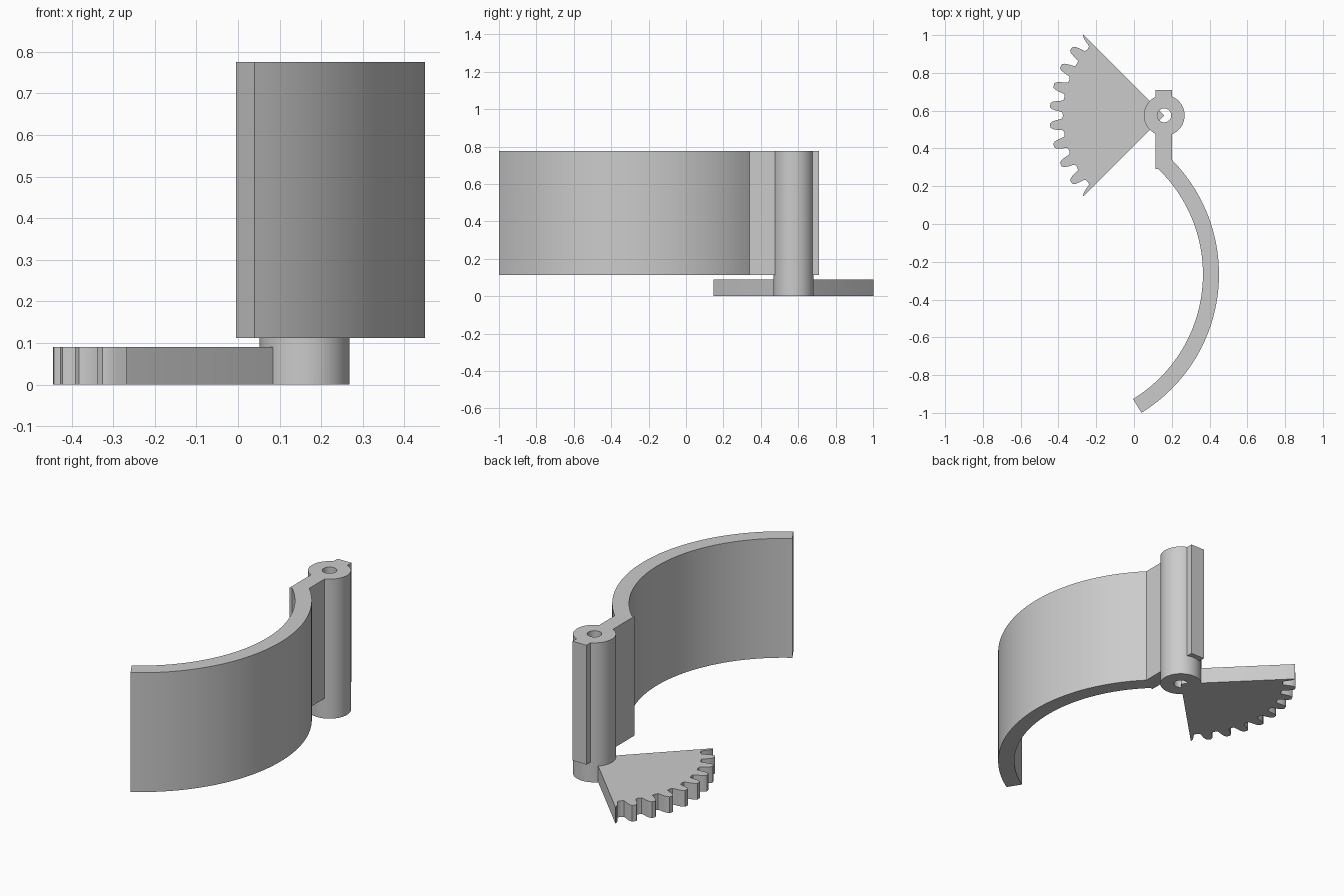
import bpy, bmesh
from math import sin, cos, radians

if "Cube" in bpy.data.objects:
    bpy.data.objects.remove(bpy.data.objects["Cube"], do_unlink=True)

grey = bpy.data.materials.new("light grey")
grey.use_nodes = True
grey.diffuse_color = (0.6, 0.6, 0.6, 1)
grey.node_tree.nodes["Principled BSDF"].inputs["Base Color"].default_value = grey.diffuse_color

HUB = (0.16, 0.575)
TOP, ARM_BOTTOM, GEAR_TOP = 0.775, 0.112, 0.09


def polar(centre, radius, degrees):
    a = radians(degrees)
    return (centre[0] + radius * cos(a), centre[1] + radius * sin(a))


def arc(centre, radius, start, end, steps):
    return [polar(centre, radius, start + (end - start) * i / steps) for i in range(steps + 1)]


def extrude(name, outline, z0, z1):
    """Solid prism from a plan outline."""
    bm = bmesh.new()
    face = bm.faces.new([bm.verts.new((x, y, z0)) for x, y in outline])
    top = bmesh.ops.extrude_face_region(bm, geom=[face])["geom"]
    verts = [v for v in top if isinstance(v, bmesh.types.BMVert)]
    bmesh.ops.translate(bm, verts=verts, vec=(0, 0, z1 - z0))
    bmesh.ops.recalc_face_normals(bm, faces=bm.faces)
    mesh = bpy.data.meshes.new(name)
    bm.to_mesh(mesh)
    bm.free()
    mesh.materials.append(grey)
    obj = bpy.data.objects.new(name, mesh)
    bpy.context.collection.objects.link(obj)
    return obj


def activate(obj):
    bpy.ops.object.select_all(action="DESELECT")
    obj.select_set(True)
    bpy.context.view_layer.objects.active = obj


def combine(obj, other, operation):
    activate(obj)
    mod = obj.modifiers.new(operation.lower(), "BOOLEAN")
    mod.operation, mod.solver, mod.object = operation, "EXACT", other
    bpy.ops.object.modifier_apply(modifier=mod.name)
    bpy.data.objects.remove(other, do_unlink=True)


# Curved arm with a straight shank running through the hub
bow = (-0.41, -0.266)
outline = [(0.2, 0.71), (0.115, 0.71), (0.115, 0.29)]
outline += arc(bow, 0.775, 45.85, -58.5, 48)
outline += arc(bow, 0.86, -58.5, 44.8, 48)
arm = extrude("curved_arm_with_hub", outline, ARM_BOTTOM, TOP)

# Hub cylinder and its bore
hub = extrude("hub", arc(HUB, 0.108, 0, 354.375, 63), 0, TOP)
combine(arm, hub, "UNION")
bore = extrude("bore", arc(HUB, 0.037, 0, 348.75, 31), -0.1, TOP + 0.1)
combine(arm, bore, "DIFFERENCE")

# Quarter gear: wedge from the hub axis with rounded teeth
PITCH = 10.2
half_tooth = [(0.9, 0.537), (0.66, 0.54), (0.58, 0.552), (0.5, 0.573), (0.38, 0.594), (0.2, 0.606)]
tooth = [(-a, r) for a, r in half_tooth] + [(a, r) for a, r in reversed(half_tooth)]
rim = []
for i in range(10):
    centre = (i - 4.5) * PITCH
    rim += [(centre + a * PITCH / 2, r) for a, r in tooth]
rim = [(-45, 0.601)] + [(a, r) for a, r in rim if abs(a) < 44.9] + [(45, 0.601)]
gear = extrude("quarter_gear", [HUB] + [polar(HUB, r, 180 + a) for a, r in rim], 0, GEAR_TOP)

for obj in (arm, gear):
    activate(obj)
    bpy.ops.object.shade_smooth_by_angle(angle=radians(25))
